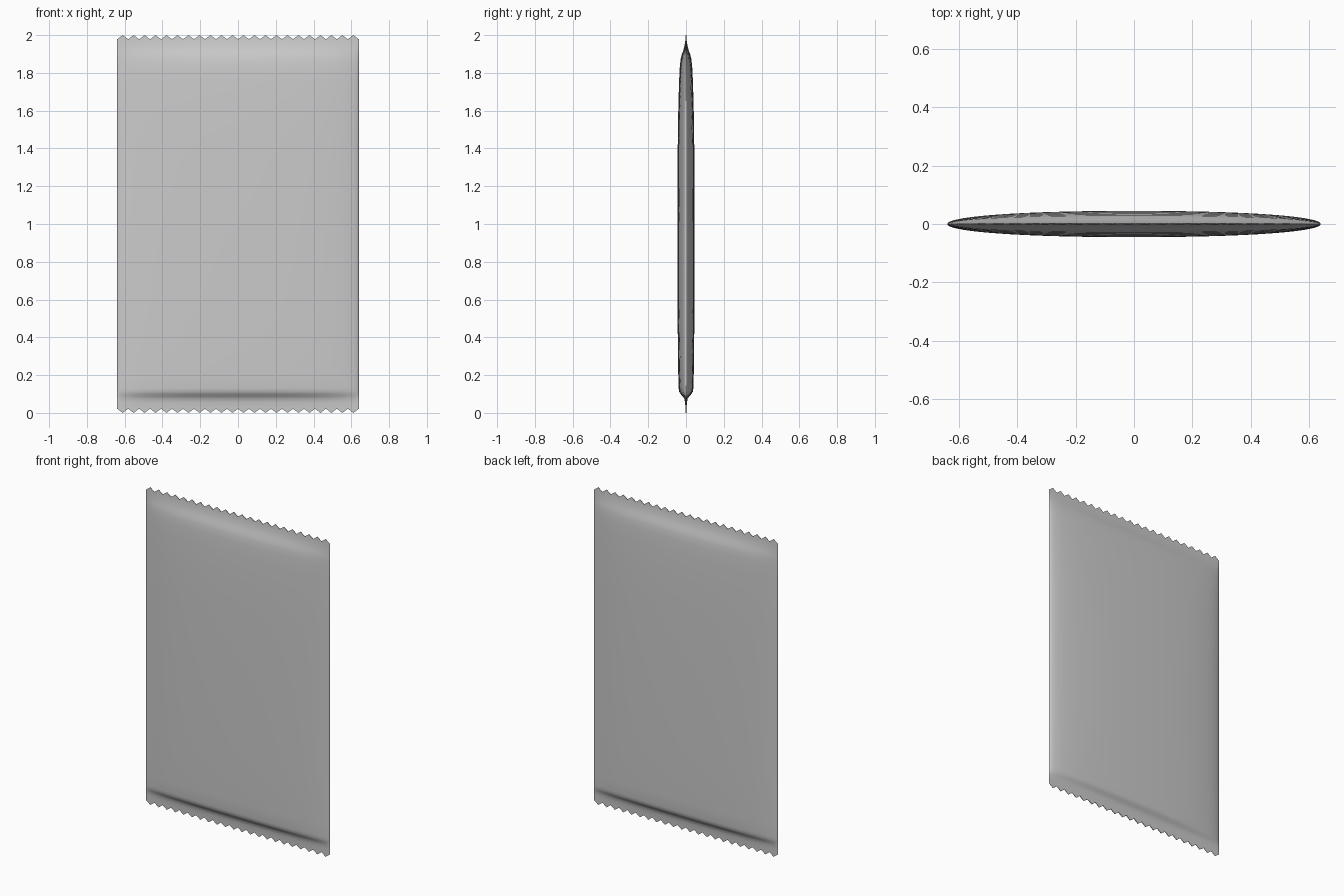
import bpy, bmesh

if "Cube" in bpy.data.objects:
    bpy.data.objects.remove(bpy.data.objects["Cube"])

HALF_W, TEETH, TOOTH = 0.64, 22, 0.022

# (height, half thickness) up the pouch
profile = [(0.0, 0.002), (0.03, 0.003), (0.055, 0.005), (0.075, 0.009), (0.088, 0.018),
           (0.1, 0.029), (0.112, 0.036), (0.13, 0.039), (0.2, 0.041), (0.35, 0.043),
           (0.55, 0.045), (1.0, 0.045), (1.4, 0.044), (1.6, 0.041), (1.75, 0.037),
           (1.83, 0.033), (1.87, 0.029), (1.895, 0.023), (1.915, 0.016), (1.935, 0.010),
           (1.955, 0.006), (1.975, 0.003), (2.0, 0.002)]

# columns line up with the teeth, with extra ones at the rounded sides
cols = [-1 + i / TEETH for i in range(2 * TEETH + 1)]
cols = sorted(cols + [s * k for s in (-1, 1) for k in (0.998, 0.991, 0.978)])


def tooth(u):
    """0 at the tooth tip, 1 in the notch"""
    t = ((u + 1) / 2 * TEETH) % 1.0
    return abs(2 * t - 1)


bm = bmesh.new()
rings = []
for row, (z, d) in enumerate(profile):
    def point(u, side):
        zz = z
        if row == 0:
            zz += TOOTH * tooth(u)
        elif row == len(profile) - 1:
            zz -= TOOTH * tooth(u)
        bulge = max(0.0, 1 - abs(u) ** 2.2) ** (1 / 2.1)
        return bm.verts.new((HALF_W * u, side * d * bulge, zz))
    front = [point(u, -1) for u in cols]
    back = [point(u, 1) for u in reversed(cols[1:-1])]
    rings.append(front + back)

# pouch skin
n = len(rings[0])
for a, b in zip(rings, rings[1:]):
    for i in range(n):
        j = (i + 1) % n
        bm.faces.new((a[i], a[j], b[j], b[i]))

# close the serrated seal edges
last = len(cols) - 1
for ring in (rings[0], rings[-1]):
    for i in range(last):
        quad = [ring[i], ring[i + 1], ring[(n - i - 1) % n], ring[(n - i) % n]]
        bm.faces.new(list(dict.fromkeys(quad)))
bmesh.ops.recalc_face_normals(bm, faces=bm.faces)

mesh = bpy.data.meshes.new("wrapper_pouch")
bm.to_mesh(mesh)
bm.free()
pouch = bpy.data.objects.new("wrapper_pouch", mesh)
bpy.context.collection.objects.link(pouch)
bpy.context.view_layer.objects.active = pouch
pouch.select_set(True)
bpy.ops.object.shade_smooth_by_angle(angle=0.9)
